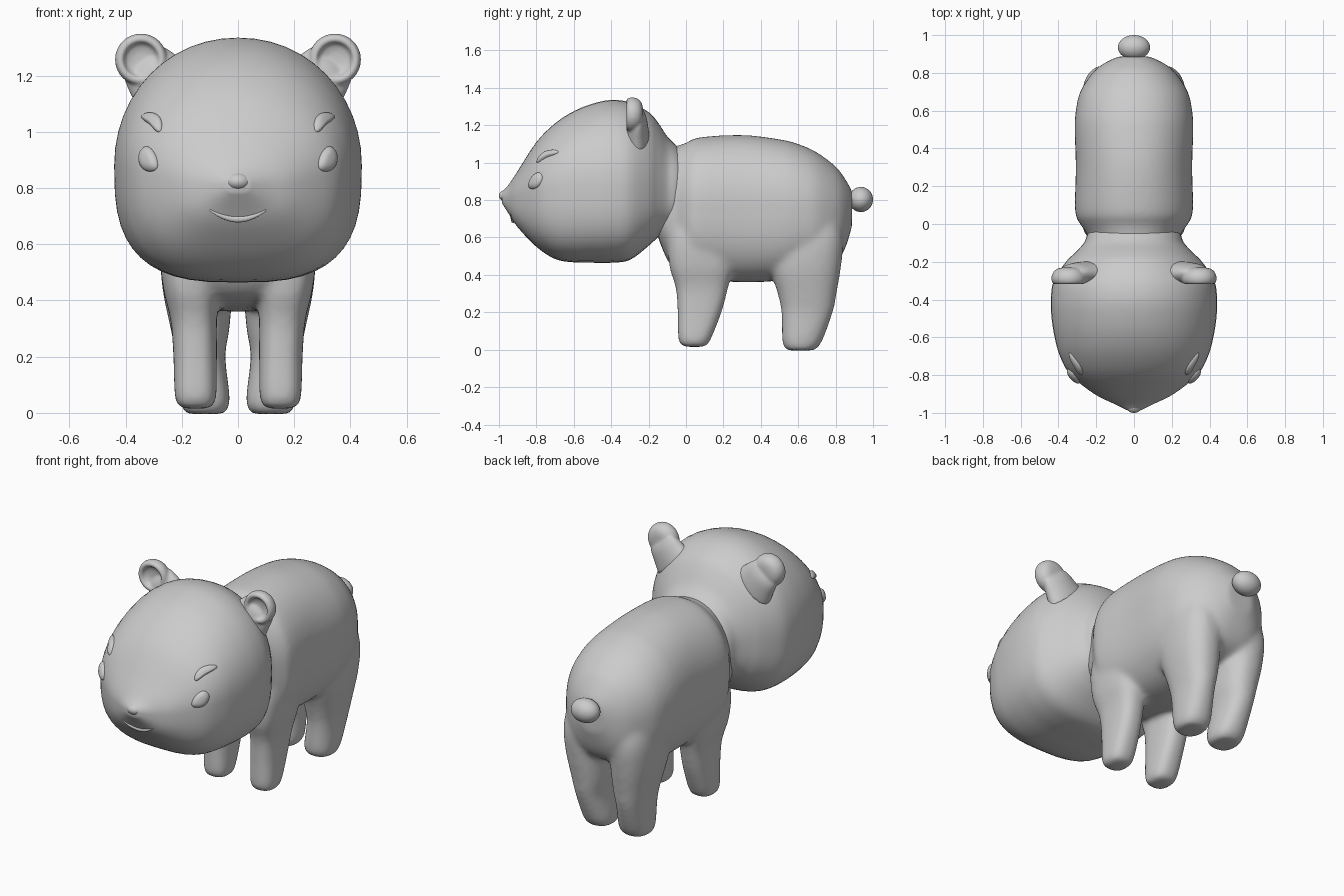
import bpy, bmesh, math
from mathutils import Vector
from mathutils.bvhtree import BVHTree

if "Cube" in bpy.data.objects:
    bpy.data.objects.remove(bpy.data.objects["Cube"])

grey = bpy.data.materials.new("soft grey")
grey.diffuse_color = (0.6, 0.6, 0.6, 1)
grey.use_nodes = True
grey.node_tree.nodes["Principled BSDF"].inputs["Base Color"].default_value = grey.diffuse_color


def finish(name, bm, mirror=False):
    bmesh.ops.recalc_face_normals(bm, faces=bm.faces)
    me = bpy.data.meshes.new(name)
    bm.to_mesh(me)
    bm.free()
    me.materials.append(grey)
    me.shade_smooth()
    ob = bpy.data.objects.new(name, me)
    bpy.context.collection.objects.link(ob)
    if mirror:
        ob.modifiers.new("Mirror", 'MIRROR').use_clip = False
    return ob


def fuse(ob, voxel, rounds):
    """Melt overlapping pieces into one smooth skin."""
    remesh = ob.modifiers.new("Remesh", 'REMESH')
    remesh.mode = 'VOXEL'
    remesh.voxel_size = voxel
    remesh.use_smooth_shade = True
    blend = ob.modifiers.new("Smooth", 'SMOOTH')
    blend.factor = .5
    blend.iterations = rounds


def spline(rows, steps=4):
    """Smoothly interpolate a list of section tuples."""
    out = []
    for i in range(len(rows) - 1):
        p = [rows[max(0, i - 1)], rows[i], rows[i + 1], rows[min(len(rows) - 1, i + 2)]]
        for k in range(steps):
            t = k / steps
            out.append(tuple(0.5 * (2 * b + (c - a) * t + (2 * a - 5 * b + 4 * c - d) * t * t
                                    + (3 * b - a - 3 * c + d) * t ** 3) for a, b, c, d in zip(*p)))
    return out + [rows[-1]]


def loft(bm, rings):
    """Skin a list of point rings and cap both ends."""
    vs = [[bm.verts.new(p) for p in r] for r in rings]
    n = len(vs[0])
    for a, b in zip(vs, vs[1:]):
        for i in range(n):
            bm.faces.new((a[i], a[(i + 1) % n], b[(i + 1) % n], b[i]))
    bm.faces.new(vs[0])
    bm.faces.new(vs[-1])


def superellipse(n, e_top, e_low):
    pts = []
    for i in range(n):
        a = 2 * math.pi * i / n
        c, s = math.cos(a), math.sin(a)
        e = 2 / (e_top if s > 0 else e_low)
        pts.append((math.copysign(abs(c) ** e, c), math.copysign(abs(s) ** e, s)))
    return pts


def trunk(bm, rows, e_top, e_low):
    """Loft along y from (y, top, bottom, half width, centre z) sections."""
    rings = []
    for y, top, low, hw, zc in spline(rows):
        rings.append([(hw * u, y, zc + (top - zc if v > 0 else zc - low) * v)
                      for u, v in superellipse(48, e_top, e_low)])
    loft(bm, rings)


def ball(name, loc, size):
    bm = bmesh.new()
    bmesh.ops.create_uvsphere(bm, u_segments=32, v_segments=20, radius=1)
    bmesh.ops.scale(bm, vec=size, verts=bm.verts)
    bmesh.ops.translate(bm, vec=loc, verts=bm.verts)
    return finish(name, bm)


# head with a pointed muzzle and a flared neck
bm = bmesh.new()
trunk(bm, [(-.985, .843, .785, .04, .815), (-.95, .88, .73, .11, .81), (-.9, .955, .655, .21, .82),
           (-.8, 1.11, .55, .335, .85), (-.7, 1.21, .485, .392, .87), (-.6, 1.275, .467, .42, .88),
           (-.5, 1.315, .465, .436, .88), (-.4, 1.335, .465, .44, .88), (-.3, 1.322, .48, .425, .88),
           (-.2, 1.27, .555, .36, .88), (-.15, 1.215, .6, .31, .87), (-.1, 1.14, .63, .265, .86),
           (-.05, 1.09, .66, .243, .86), (0, 1.04, .7, .2, .86)], 2.05, 2.9)
head = finish("head", bm)
surface = BVHTree.FromPolygons([v.co for v in head.data.vertices],
                               [p.vertices for p in head.data.polygons])


def on_face(x, z):
    hit, normal, _, _ = surface.ray_cast(Vector((x, -2, z)), Vector((0, 1, 0)))
    return hit, normal


def pad(name, outline, height):
    """Raised dome on the face with the given front outline."""
    n = len(outline)
    cx, cz = sum(p[0] for p in outline) / n, sum(p[1] for p in outline) / n
    bm = bmesh.new()
    rings = []
    for scale, h in ((1.1, -.012), (1.1, .004), (.8, height * .75), (.4, height)):
        ring = []
        for x, z in outline:
            p, nrm = on_face(cx + (x - cx) * scale, cz + (z - cz) * scale)
            ring.append(p + nrm * h)
        rings.append(ring)
    loft(bm, rings)
    ob = finish(name, bm, True)
    sub = ob.modifiers.new("Subdivision", 'SUBSURF')
    sub.levels = sub.render_levels = 2


# eyes and brows
pad("eyes", [(.32, .952), (.295, .923), (.285, .888), (.29, .864),
             (.32, .858), (.345, .875), (.352, .912), (.342, .937)], .02)
pad("brows", [(.346, 1.057), (.313, 1.07), (.282, 1.06), (.27, 1.034),
              (.274, 1.0), (.292, 1.0), (.31, 1.027), (.335, 1.04)], .016)

# nose
ball("nose", (0, -.955, .823), (.047, .045, .033))

# smiling mouth: a tapered tube following the face
bm = bmesh.new()
rings = []
for i in range(21):
    x = -.1 + .01 * i
    k = 1 - (x / .1) ** 2
    z = .722 - .033 * k
    p, nrm = on_face(x, z)
    r = .003 + .009 * k
    rings.append([(x, p.y + .8 * r * math.cos(a), z + r * math.sin(a))
                  for a in (2 * math.pi * j / 10 for j in range(10))])
loft(bm, rings)
finish("mouth", bm)

# ears: dished disc melted into a flared stem
bm = bmesh.new()
profile = spline([(.001, .046), (.05, .042), (.08, .024), (.093, -.008), (.088, -.034), (.076, -.044),
                  (.064, -.04), (.055, -.022), (.03, -.012), (.001, -.01)], 3)
loft(bm, [[(.345 + r * math.cos(a), -.275 + y, 1.257 + r * math.sin(a))
           for a in (2 * math.pi * j / 32 for j in range(32))] for r, y in profile])
stem = spline([(.25, -.262, 1.14, .13, .066), (.288, -.262, 1.188, .112, .06),
               (.318, -.26, 1.226, .1, .05), (.338, -.255, 1.25, .088, .032)])
loft(bm, [[(x + .78 * w * math.cos(a), y + d * math.sin(a), z - .62 * w * math.cos(a))
           for a in (2 * math.pi * j / 32 for j in range(32))] for x, y, z, w, d in stem])
fuse(finish("ears", bm, True), .007, 6)

# body and four legs, fused into one smooth skin
bm = bmesh.new()
trunk(bm, [(-.15, 1.05, .6, .22, .8), (-.1, 1.08, .48, .235, .8), (-.05, 1.09, .42, .25, .79),
           (0, 1.105, .4, .285, .78), (.07, 1.135, .38, .312, .78), (.3, 1.148, .36, .308, .78),
           (.5, 1.125, .37, .314, .78), (.6, 1.1, .4, .308, .77), (.7, 1.055, .42, .285, .75),
           (.8, .98, .47, .22, .73), (.85, .915, .54, .16, .73), (.888, .85, .66, .08, .75)], 2.1, 2.7)
# leg sections: z, front y, back y, inner x, outer x
front = [(.015, -.01, .10, .1, .2), (.05, -.04, .13, .078, .224), (.2, -.045, .19, .075, .23),
         (.33, -.055, .225, .075, .24), (.45, -.09, .25, .07, .268), (.6, -.09, .23, .08, .28),
         (.75, -.04, .18, .1, .26)]
hind = [(-.004, .54, .685, .05, .185), (.04, .515, .725, .028, .205), (.2, .51, .785, .045, .22),
        (.3, .49, .805, .03, .24), (.45, .45, .83, .02, .27), (.6, .48, .84, .02, .275),
        (.75, .52, .8, .04, .25)]
for rows, e in ((front, 2.7), (hind, 2.35)):
    for s in (1, -1):
        loft(bm, [[(s * ((x0 + x1) / 2 + (x1 - x0) / 2 * u), (y0 + y1) / 2 + (y1 - y0) / 2 * v, z)
                   for u, v in superellipse(32, e, e)] for z, y0, y1, x0, x1 in spline(rows)])
fuse(finish("body_and_legs", bm), .013, 16)

# tail
ball("tail", (0, .935, .803), (.085, .065, .067))
